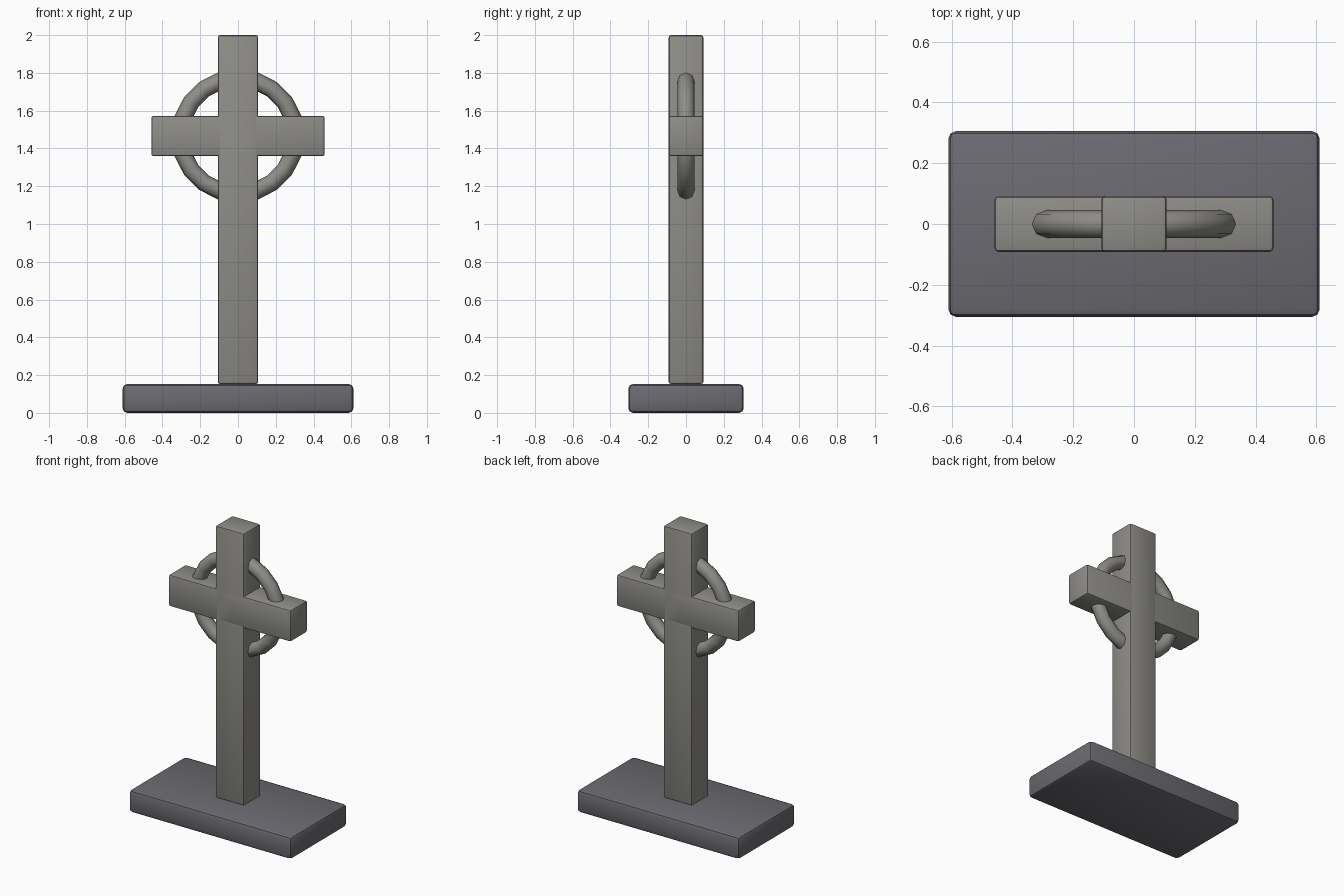
import bpy
from math import pi

if "Cube" in bpy.data.objects:
    bpy.data.objects.remove(bpy.data.objects["Cube"])


def material(name, rgb):
    mat = bpy.data.materials.new(name)
    mat.diffuse_color = (*rgb, 1)
    mat.use_nodes = True
    mat.node_tree.nodes["Principled BSDF"].inputs["Base Color"].default_value = mat.diffuse_color
    return mat


stone = material("pale_stone", (0.27, 0.265, 0.245))
dark_stone = material("dark_stone", (0.15, 0.145, 0.165))


def block(name, size, z, bevel, mat):
    """Box with softened edges, centred at height z."""
    bpy.ops.mesh.primitive_cube_add(size=1, location=(0, 0, z))
    obj = bpy.context.object
    obj.name = name
    obj.scale = size
    bpy.ops.object.transform_apply(location=False, rotation=False, scale=True)
    mod = obj.modifiers.new("soft_edges", 'BEVEL')
    mod.width = bevel
    mod.segments = 2
    bpy.ops.object.modifier_apply(modifier=mod.name)
    bpy.ops.object.shade_smooth_by_angle()
    obj.data.materials.append(mat)
    return obj


BASE_TOP = 0.153
CROSS_Z = 1.466

# Base slab
block("base", (1.222, 0.611, BASE_TOP), BASE_TOP / 2, 0.025, dark_stone)

# Upright and crossbar
block("upright", (0.214, 0.183, 2 - BASE_TOP), (2 + BASE_TOP) / 2, 0.012, stone)
block("crossbar", (0.917, 0.183, 0.214), CROSS_Z, 0.012, stone)

# Ring around the crossing
bpy.ops.mesh.primitive_torus_add(major_radius=0.306, minor_radius=0.046,
                                 major_segments=20, minor_segments=8,
                                 location=(0, 0, CROSS_Z), rotation=(pi / 2, 0, 0))
ring = bpy.context.object
ring.name = "ring"
ring.data.materials.append(stone)
bpy.ops.object.shade_smooth()
